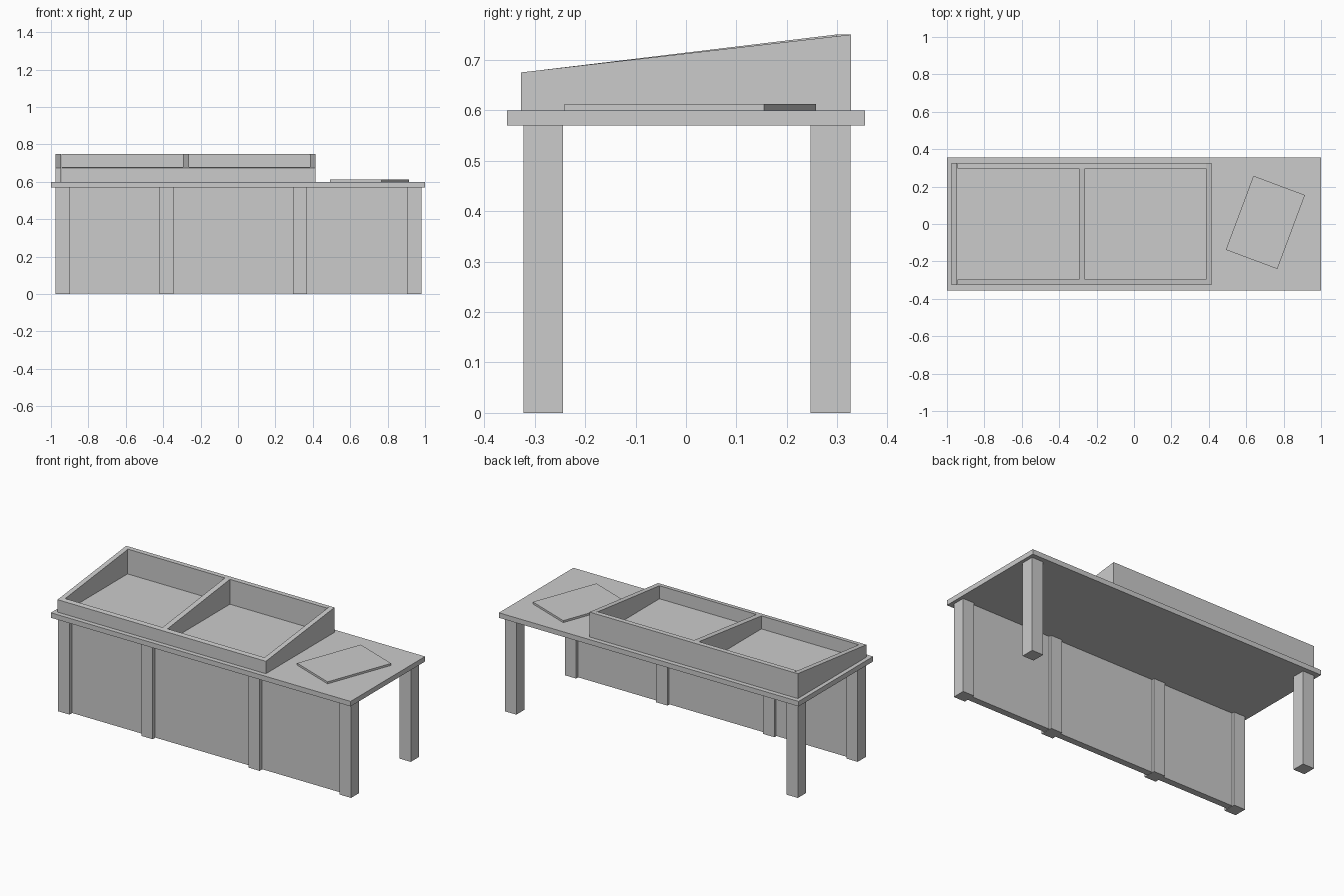
import bpy
import bmesh
import math

cube = bpy.data.objects.get("Cube")
if cube:
    bpy.data.objects.remove(cube, do_unlink=True)

GREY = (0.6, 0.6, 0.6, 1.0)
mat = bpy.data.materials.new("plain grey")
mat.use_nodes = True
mat.diffuse_color = GREY
mat.node_tree.nodes["Principled BSDF"].inputs["Base Color"].default_value = GREY


def add_prism(name, profile, x0, x1):
    """Extrude a (y, z) profile along x."""
    bm = bmesh.new()
    face = bm.faces.new([bm.verts.new((x0, y, z)) for y, z in profile])
    ext = bmesh.ops.extrude_face_region(bm, geom=[face])
    verts = [v for v in ext["geom"] if isinstance(v, bmesh.types.BMVert)]
    bmesh.ops.translate(bm, verts=verts, vec=(x1 - x0, 0, 0))
    bmesh.ops.recalc_face_normals(bm, faces=bm.faces)
    mesh = bpy.data.meshes.new(name)
    bm.to_mesh(mesh)
    bm.free()
    mesh.materials.append(mat)
    obj = bpy.data.objects.new(name, mesh)
    bpy.context.collection.objects.link(obj)
    return obj


def add_box(name, x0, x1, y0, y1, z0, z1):
    return add_prism(name, [(y0, z0), (y1, z0), (y1, z1), (y0, z1)], x0, x1)


# Table top
TOP = 0.60
UNDER = 0.57
add_box("table_top", -1, 1, -0.355, 0.355, UNDER, TOP)

# Legs: four along the front, two at the back corners
LEG = 0.076
front_legs = (-0.975, -0.42, 0.294, 0.904)
for i, x in enumerate(front_legs):
    add_box(f"front_leg_{i + 1}", x, x + LEG, -0.322, -0.244, 0, UNDER)
for side, x in (("right", front_legs[0]), ("left", front_legs[-1])):
    add_box(f"back_leg_{side}", x, x + LEG, 0.247, 0.326, 0, UNDER)

# Front panel set between the legs
add_box("front_panel", front_legs[0] + 0.01, front_legs[-1] + LEG - 0.01,
        -0.30, -0.26, 0.002, UNDER)

# Sloped display tray
X0, X1, Y, WALL = -0.975, 0.415, 0.327, 0.03
LOW, HIGH = 0.675, 0.75
slope = (HIGH - LOW) / (2 * Y)
inner = Y - WALL
side_profile = [(-Y, TOP), (Y, TOP), (Y, HIGH), (-Y, LOW)]
add_prism("tray_side_right", side_profile, X0, X0 + WALL)
add_prism("tray_side_left", side_profile, X1 - WALL, X1)
add_prism("tray_front", [(-Y, TOP), (-inner, TOP), (-inner, LOW + slope * WALL), (-Y, LOW)],
          X0 + WALL, X1 - WALL)
add_box("tray_back", X0 + WALL, X1 - WALL, inner, Y, TOP, HIGH)
add_prism("tray_divider", [(-inner, TOP), (inner, TOP), (inner, HIGH), (-inner, LOW + slope * WALL)],
          -0.295, -0.262)

# Loose board lying on the counter, turned slightly
board = add_box("counter_board", -0.147, 0.147, -0.211, 0.211, 0, 0.012)
board.location = (0.7025, 0.0085, TOP)
board.rotation_euler.z = math.radians(-20.5)
